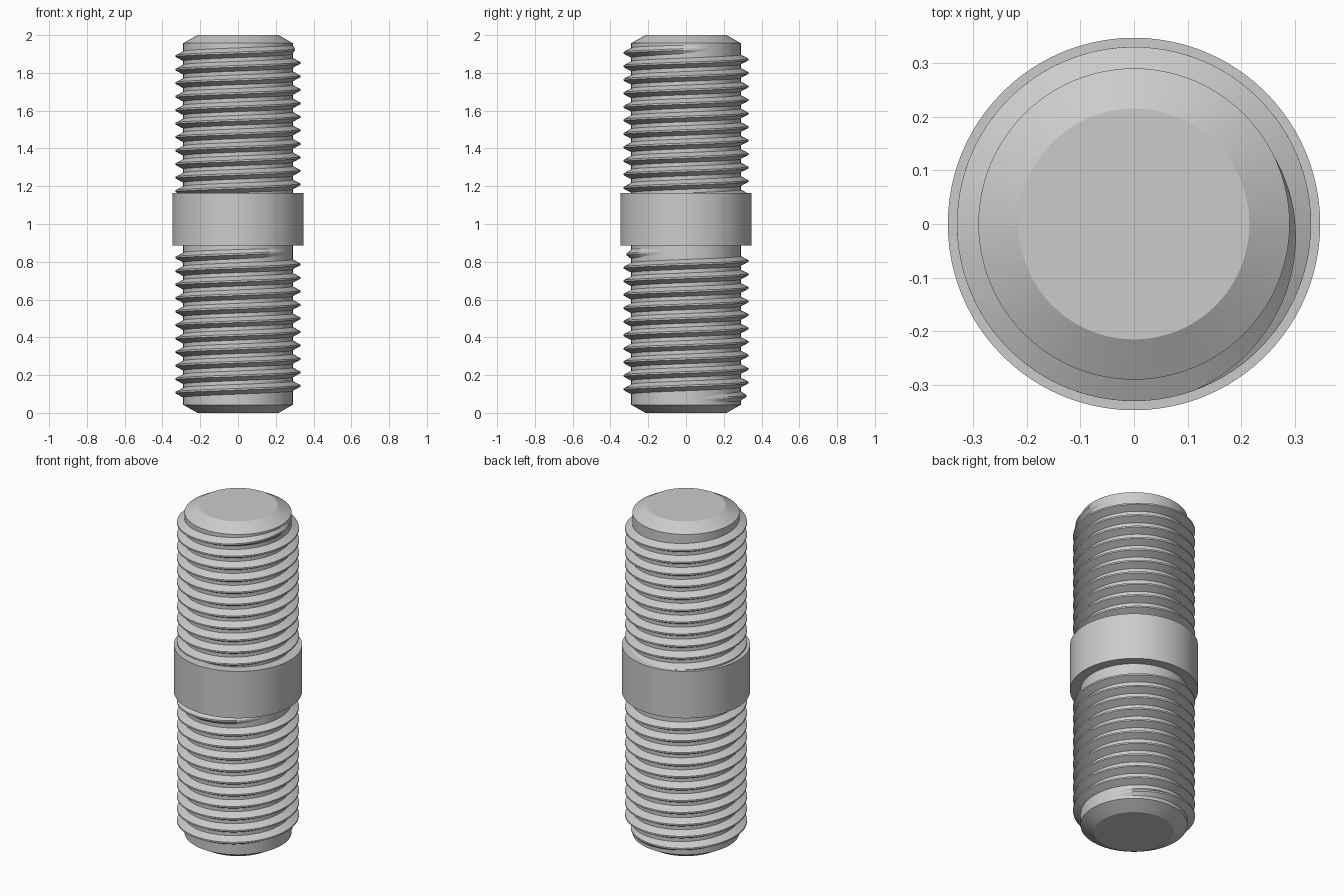
import bpy
import bmesh
from math import cos, sin, pi, radians

if "Cube" in bpy.data.objects:
    bpy.data.objects.remove(bpy.data.objects["Cube"], do_unlink=True)

SIDES = 96
PITCH = 0.0715
CORE_R, CREST_R = 0.29, 0.33

steel = bpy.data.materials.new("steel_grey")
steel.use_nodes = True
steel.diffuse_color = (0.6, 0.6, 0.6, 1)
steel.node_tree.nodes["Principled BSDF"].inputs["Base Color"].default_value = (0.6, 0.6, 0.6, 1)


def finish(bm, name):
    """Turn a bmesh into a smooth shaded object with sharp edges kept."""
    bmesh.ops.recalc_face_normals(bm, faces=bm.faces)
    mesh = bpy.data.meshes.new(name)
    bm.to_mesh(mesh)
    bm.free()
    mesh.materials.append(steel)
    obj = bpy.data.objects.new(name, mesh)
    bpy.context.collection.objects.link(obj)
    bpy.ops.object.select_all(action="DESELECT")
    obj.select_set(True)
    bpy.context.view_layer.objects.active = obj
    bpy.ops.object.shade_smooth_by_angle(angle=radians(25))
    return obj


def lathe(name, profile):
    """Closed solid of revolution from (radius, z) points."""
    bm = bmesh.new()
    rings = [[bm.verts.new((r * cos(2 * pi * i / SIDES), r * sin(2 * pi * i / SIDES), z))
              for i in range(SIDES)] for r, z in profile]
    for a, b in zip(rings, rings[1:]):
        for i in range(SIDES):
            j = (i + 1) % SIDES
            bm.faces.new((a[i], a[j], b[j], b[i]))
    bm.faces.new(rings[0])
    bm.faces.new(rings[-1])
    return finish(bm, name)


def thread(name, z0, start, end, fade_in, fade_out):
    """Right-hand thread ridge; angles in degrees, z0 is the crest height at 0."""
    bm = bmesh.new()
    base_r, base_w, crest_w = CORE_R - 0.005, 0.0285, 0.0045
    steps = round((end - start) / 360 * SIDES)
    sections = []
    for i in range(steps + 1):
        deg = start + (end - start) * i / steps
        fade = 1.0
        if fade_in:
            fade = min(fade, (deg - start) / fade_in)
        if fade_out:
            fade = min(fade, (end - deg) / fade_out)
        crest_r = base_r + 0.001 + (CREST_R - base_r - 0.001) * fade
        z = z0 + PITCH * deg / 360
        a = radians(deg)
        sections.append([bm.verts.new((r * cos(a), r * sin(a), z + dz)) for r, dz in (
            (base_r, -base_w), (crest_r, -crest_w), (crest_r, crest_w), (base_r, base_w))])
    for s, t in zip(sections, sections[1:]):
        for k in range(4):
            m = (k + 1) % 4
            bm.faces.new((s[k], s[m], t[m], t[k]))
    bm.faces.new(sections[0])
    bm.faces.new(sections[-1])
    return finish(bm, name)


# Chamfered rod and plain middle collar
lathe("rod_core", [(0.215, 0), (CORE_R, 0.043), (CORE_R, 1.957), (0.215, 2)])
lathe("middle_collar", [(0.347, 0.885), (0.347, 1.165)])

# Lower thread fades at both ends; upper thread runs out of the collar
thread("lower_thread", 0.143, -350, 9 * 360 + 345, 105, 115)
thread("upper_thread", 1.138, 0, 11 * 360 + 35, 0, 105)
